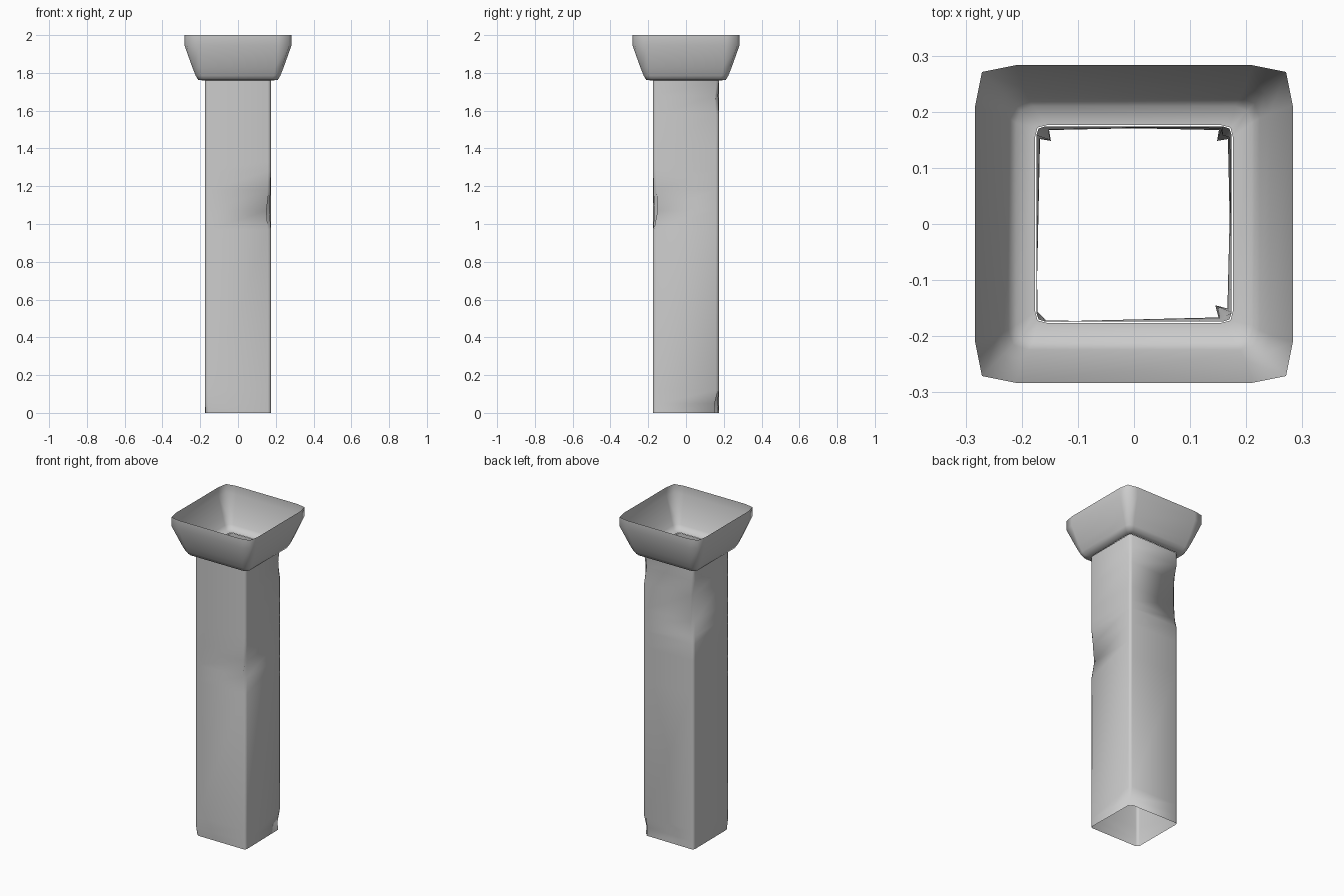
import bpy, bmesh
from mathutils import Vector

if "Cube" in bpy.data.objects:
    bpy.data.objects.remove(bpy.data.objects["Cube"])


def ring(half, cut, tip):
    """Square ring: each corner has two chamfer points and a tip between them."""
    pts = []
    a, c, t = half, half - cut, half - tip
    for sx, sy in ((1, -1), (1, 1), (-1, 1), (-1, -1)):
        corner = [(sx * c, sy * a), (sx * t, sy * t), (sx * a, sy * c)]
        pts += corner if sx * sy < 0 else corner[::-1]
    return pts


def loft(name, levels, dents=()):
    """Open skin through (z, half width, chamfer, tip inset) levels."""
    bm = bmesh.new()
    rings = [[bm.verts.new((x, y, z)) for x, y in ring(h, c, t)]
             for z, h, c, t in levels]
    for low, high in zip(rings, rings[1:]):
        n = len(low)
        for i in range(n):
            j = (i + 1) % n
            bm.faces.new((low[i], low[j], high[j], high[i]))
    # Chips: limit how far the corner reaches along its diagonal
    for level, corner, depth in dents:
        for k, v in enumerate(rings[level][corner * 3:corner * 3 + 3]):
            d = depth if k == 1 else depth * 0.3
            v.co -= Vector((d if v.co.x > 0 else -d, d if v.co.y > 0 else -d, 0))
    mesh = bpy.data.meshes.new(name)
    bm.to_mesh(mesh)
    bm.free()
    for p in mesh.polygons:
        p.use_smooth = True
    obj = bpy.data.objects.new(name, mesh)
    bpy.context.collection.objects.link(obj)
    return obj


# Square shaft, open at both ends, with worn corners
# Corner order: 0 front right, 1 back right, 2 back left, 3 front left
heights = [0.0, 0.05, 0.12, 0.97, 1.07, 1.18, 1.28, 1.33, 1.42, 1.58, 1.68, 1.76]
loft("shaft", [(z, 0.174, 0.016, 0.004) for z in heights],
     dents=[(0, 1, 0.015), (1, 1, 0.022),
            (4, 0, 0.025), (5, 0, 0.006),
            (7, 2, 0.01), (8, 2, 0.022), (9, 2, 0.02),
            (10, 1, 0.012), (0, 3, 0.006)])

# Flared hollow capital, open at the top and down into the shaft
loft("capital", [(1.76, 0.176, 0.02, 0.004),
                 (1.762, 0.210, 0.03, 0.008),
                 (1.785, 0.224, 0.035, 0.009),
                 (1.83, 0.242, 0.045, 0.010),
                 (1.945, 0.283, 0.072, 0.012),
                 (2.0, 0.283, 0.072, 0.012)])
